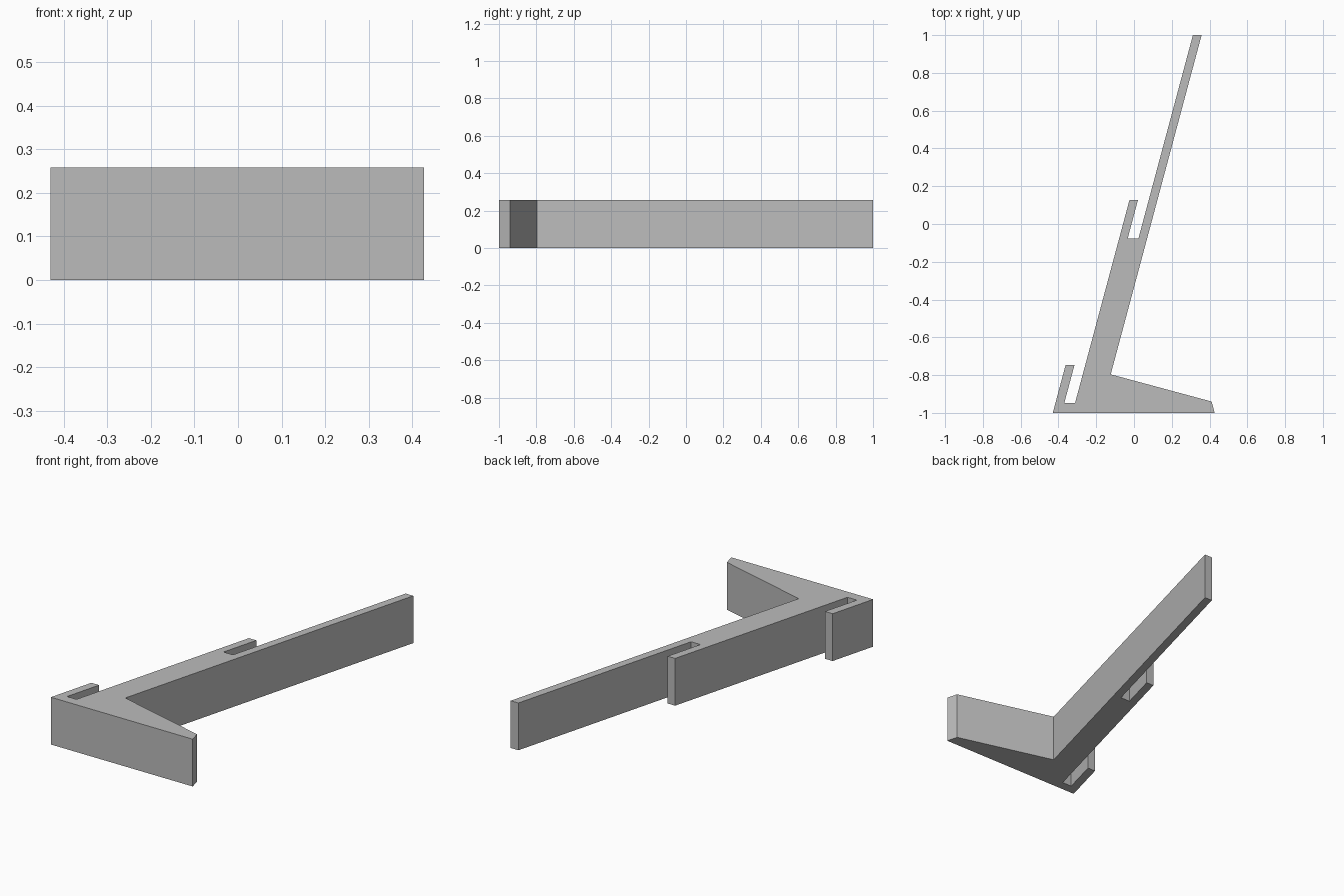
import bpy
import bmesh
import math

cube = bpy.data.objects.get("Cube")
if cube:
    bpy.data.objects.remove(cube, do_unlink=True)

HEIGHT = 0.258
LEAN = math.tan(math.radians(15))


def leaning(base_x, y):
    """Point on a line leaning 15 degrees, base_x being its x at the foot (y = -1)."""
    return (base_x + LEAN * (y + 1), y)


# Feet of the parallel leaning edges, from left to right
OUTER, CLIP_IN, SPINE_LEFT, CLIP2_IN, ARM_LEFT, ARM_RIGHT = (
    -0.43, -0.383, -0.326, -0.281, -0.224, -0.178)

# Plan outline: foot, long arm, upper clip, lower clip
outline = [
    (OUTER, -1), (0.427, -1), (0.411, -0.94),
    leaning(ARM_RIGHT, -0.796), leaning(ARM_RIGHT, 1), leaning(ARM_LEFT, 1),
    leaning(ARM_LEFT, -0.077), leaning(CLIP2_IN, -0.077),
    leaning(CLIP2_IN, 0.128), leaning(SPINE_LEFT, 0.128),
    leaning(SPINE_LEFT, -0.947), leaning(CLIP_IN, -0.947),
    leaning(CLIP_IN, -0.747), leaning(OUTER, -0.747),
]

# Extrude the outline into a solid bracket
bm = bmesh.new()
base = bm.faces.new([bm.verts.new((x, y, 0)) for x, y in outline])
top = bmesh.ops.extrude_face_region(bm, geom=[base], use_keep_orig=True)
top_verts = [v for v in top["geom"] if isinstance(v, bmesh.types.BMVert)]
bmesh.ops.translate(bm, verts=top_verts, vec=(0, 0, HEIGHT))
bmesh.ops.recalc_face_normals(bm, faces=bm.faces)
mesh = bpy.data.meshes.new("clip_bracket")
bm.to_mesh(mesh)
bm.free()

# Plain grey finish
grey = bpy.data.materials.new("plain_grey")
grey.use_nodes = True
colour = (0.5, 0.5, 0.5, 1)
grey.diffuse_color = colour
grey.node_tree.nodes["Principled BSDF"].inputs["Base Color"].default_value = colour
mesh.materials.append(grey)

bracket = bpy.data.objects.new("clip_bracket", mesh)
bpy.context.collection.objects.link(bracket)
